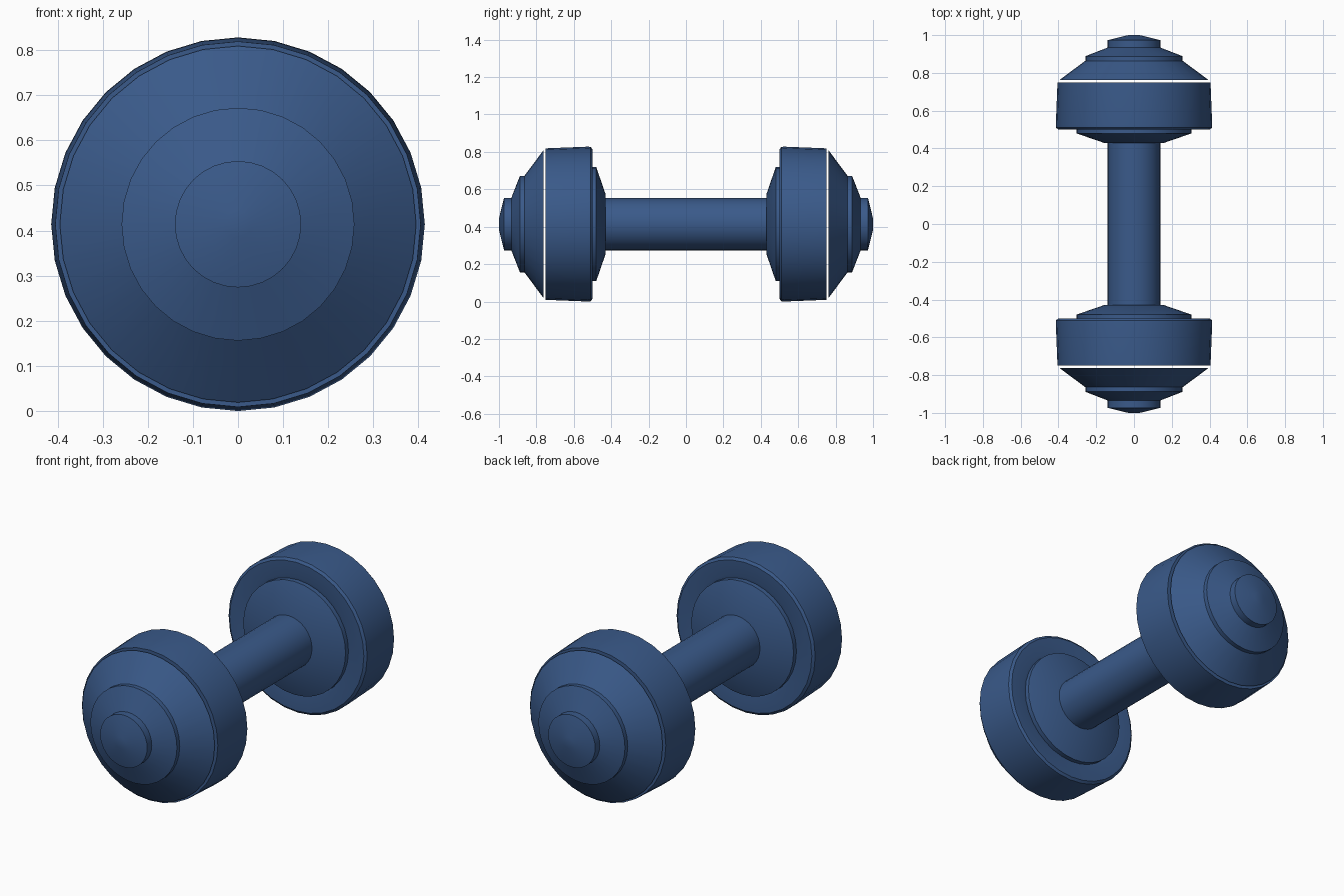
import bpy, bmesh, math

if "Cube" in bpy.data.objects:
    bpy.data.objects.remove(bpy.data.objects["Cube"])

SEGMENTS = 32
AXIS_Z = 0.414

paint = bpy.data.materials.new("blue_paint")
paint.diffuse_color = (0.042, 0.102, 0.254, 1)
paint.use_nodes = True
paint.node_tree.nodes["Principled BSDF"].inputs["Base Color"].default_value = paint.diffuse_color


def lathe(name, profile, side=1):
    """Revolve (radius, y) points about the y axis; side=-1 mirrors to the front."""
    bm = bmesh.new()
    rings = []
    for r, y in profile:
        if r == 0:
            rings.append([bm.verts.new((0, y * side, 0))] * SEGMENTS)
        else:
            rings.append([bm.verts.new((r * math.sin(a), y * side, r * math.cos(a)))
                          for a in (2 * math.pi * i / SEGMENTS for i in range(SEGMENTS))])
    for a, b in zip(rings, rings[1:]):
        for i in range(SEGMENTS):
            j = (i + 1) % SEGMENTS
            bm.faces.new(dict.fromkeys((a[i], a[j], b[j], b[i])))
    bmesh.ops.recalc_face_normals(bm, faces=bm.faces)
    mesh = bpy.data.meshes.new(name)
    bm.to_mesh(mesh)
    bm.free()
    mesh.materials.append(paint)
    obj = bpy.data.objects.new(name, mesh)
    obj.location.z = AXIS_Z
    bpy.context.collection.objects.link(obj)
    bpy.ops.object.select_all(action='DESELECT')
    obj.select_set(True)
    bpy.context.view_layer.objects.active = obj
    bpy.ops.object.shade_smooth_by_angle(angle=math.radians(30))
    return obj


# Handle bar
lathe("grip", [(0, -0.45), (0.14, -0.45), (0.14, 0.45), (0, 0.45)])

for side, label in ((-1, "front"), (1, "back")):
    # Stepped collar and weight drum
    lathe(label + "_weight", [(0, 0.43), (0.16, 0.43), (0.305, 0.48), (0.305, 0.505),
                              (0.32, 0.502), (0.40, 0.50), (0.413, 0.51),
                              (0.414, 0.525), (0.405, 0.75), (0, 0.75)], side)
    # Domed end cap with knob, separated by a thin groove
    lathe(label + "_end_cap", [(0, 0.762), (0.395, 0.762), (0.258, 0.864), (0.258, 0.888),
                               (0.14, 0.934), (0.14, 0.973), (0.03, 1.0), (0, 1.0)], side)
